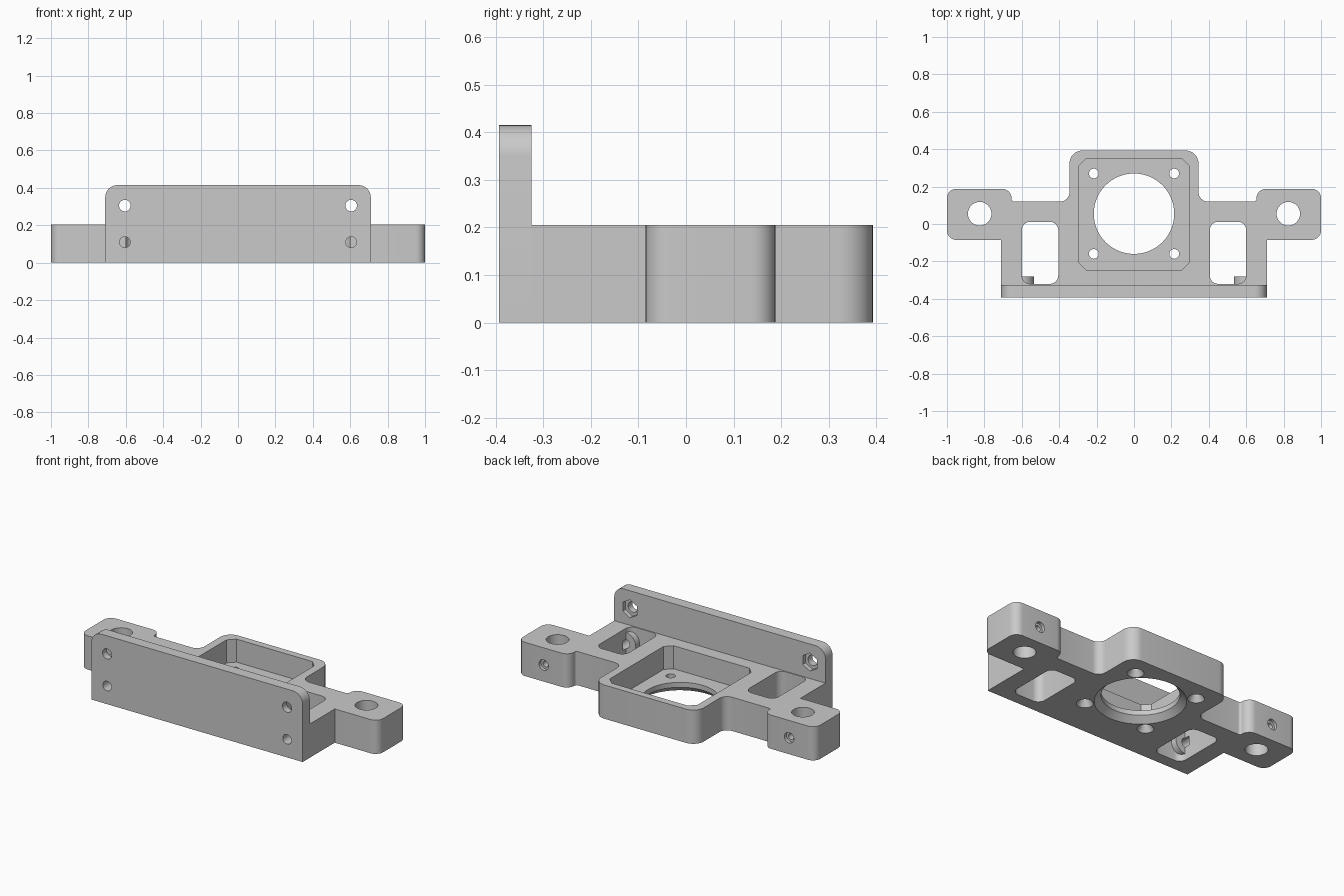
import bpy, bmesh, math
from mathutils import Vector

cube = bpy.data.objects.get("Cube")
if cube:
    bpy.data.objects.remove(cube, do_unlink=True)

grey = bpy.data.materials.new("light_grey")
grey.use_nodes = True
colour = (0.59, 0.59, 0.59, 1)
grey.diffuse_color = colour
grey.node_tree.nodes["Principled BSDF"].inputs["Base Color"].default_value = colour


def rounded(corners, steps=8):
    """Polygon from (x, y, radius) corners; one step gives a chamfer."""
    pts = []
    for i, (x, y, r) in enumerate(corners):
        p = Vector((x, y))
        if r == 0:
            pts.append(p)
            continue
        a = (Vector(corners[i - 1][:2]) - p).normalized()
        b = (Vector(corners[(i + 1) % len(corners)][:2]) - p).normalized()
        half = math.acos(a.dot(b)) / 2
        centre = p + (a + b).normalized() * r / math.sin(half)
        reach = r / math.tan(half)
        start, end = p + a * reach - centre, p + b * reach - centre
        first = math.atan2(start.y, start.x)
        sweep = math.remainder(math.atan2(end.y, end.x) - first, math.tau)
        for k in range(steps + 1):
            t = first + sweep * k / steps
            pts.append(centre + Vector((math.cos(t), math.sin(t))) * r)
    return pts


def rect(x0, x1, y0, y1, r, steps=8):
    return rounded([(x0, y0, r), (x1, y0, r), (x1, y1, r), (x0, y1, r)], steps)


def circle(x, y, r, n=32):
    turn = math.tau / n
    return [Vector((x + r * math.sin(k * turn), y + r * math.cos(k * turn))) for k in range(n)]


def prism(name, pts, lo, hi, axis="z", top=None):
    """Extrude a profile along z or y, optionally lofting to a second ring."""
    bm = bmesh.new()

    def ring(profile, d):
        return [bm.verts.new((p.x, p.y, d) if axis == "z" else (p.x, d, p.y)) for p in profile]
    a, b = ring(pts, lo), ring(top or pts, hi)
    bm.faces.new(a)
    bm.faces.new(b)
    for i in range(len(a)):
        bm.faces.new((a[i - 1], a[i], b[i], b[i - 1]))
    bmesh.ops.recalc_face_normals(bm, faces=bm.faces)
    mesh = bpy.data.meshes.new(name)
    bm.to_mesh(mesh)
    bm.free()
    mesh.materials.append(grey)
    obj = bpy.data.objects.new(name, mesh)
    bpy.context.collection.objects.link(obj)
    return obj


def activate(obj):
    bpy.ops.object.select_all(action="DESELECT")
    obj.select_set(True)
    bpy.context.view_layer.objects.active = obj


def cut(targets, *shape, **options):
    """Subtract a prism from each target."""
    tool = prism("cutter", *shape, **options)
    tool.hide_render = True
    for obj in targets:
        activate(obj)
        mod = obj.modifiers.new("cut", "BOOLEAN")
        mod.operation = "DIFFERENCE"
        mod.solver = "EXACT"
        mod.object = tool
        bpy.ops.object.modifier_apply(modifier=mod.name)
    bpy.data.objects.remove(tool, do_unlink=True)


H = 0.205          # body height
PLATE_BACK = -0.325
FLOOR = 0.065      # pocket floor
CY = 0.055         # centre line of the large bore and lug holes

# Body outline: central housing, arms and side lugs
half = [(0.71, PLATE_BACK, 0), (0.71, -0.085, 0), (1, -0.085, 0.05), (1, 0.188, 0.05),
        (0.655, 0.188, 0.05), (0.655, 0.12, 0.015), (0.345, 0.12, 0.05), (0.345, 0.393, 0.07)]
outline = half + [(-x, y, r) for x, y, r in reversed(half)]
body = prism("body", rounded(outline), 0, H)

# Upright mounting plate
plate = prism("front_plate", rounded([(-0.71, 0, 0), (0.71, 0, 0), (0.71, 0.415, 0.065),
                                      (-0.71, 0.415, 0.065)]), -0.393, PLATE_BACK, "y")

# Square pocket with a large bore flared underneath
cut([body], rect(-0.295, 0.295, -0.245, 0.35, 0.04, 1), FLOOR, 0.3)
cut([body], circle(0, CY, 0.215, 64), -0.1, 0.2)
cut([body], circle(0, CY, 0.253, 64), -0.001, 0.035, top=circle(0, CY, 0.215, 64))

parts = [body, plate]
for side, s in (("left", 1), ("right", -1)):
    # Countersunk holes around the bore
    for dy in (-0.215, 0.215):
        x, y = s * 0.215, CY + dy
        cut([body], circle(x, y, 0.026), -0.1, 0.2)
        cut([body], circle(x, y, 0.047), -0.001, 0.035, top=circle(x, y, 0.026))

    # Tall slot beside the housing
    a, b = sorted((s * 0.405, s * 0.6))
    cut([body], rect(a, b, -0.32, 0.012, 0.045), -0.1, 0.3)

    # Vertical lug hole and its stepped set screw hole in the back
    cut([body], circle(s * 0.825, CY, 0.063), -0.1, 0.3)
    cut([body], circle(s * 0.825, 0.1, 0.018), 0.08, 0.3, axis="y")
    cut([body], circle(s * 0.825, 0.1, 0.032), 0.168, 0.3, axis="y")

    # Screw boss inside the slot
    boss = prism(side + "_screw_boss", circle(s * 0.605, 0.11, 0.07), PLATE_BACK, -0.282, "y")
    parts.append(boss)

    # Plate holes, the upper one with a hexagonal nut recess
    cut([plate, boss, body], circle(s * 0.605, 0.11, 0.029), -0.5, -0.25, axis="y")
    cut([plate], circle(s * 0.605, 0.305, 0.031), -0.5, -0.25, axis="y")
    cut([plate], circle(s * 0.605, 0.305, 0.055, 6), -0.352, -0.25, axis="y")

for obj in parts:
    activate(obj)
    bpy.ops.object.shade_smooth_by_angle(angle=math.radians(30))
